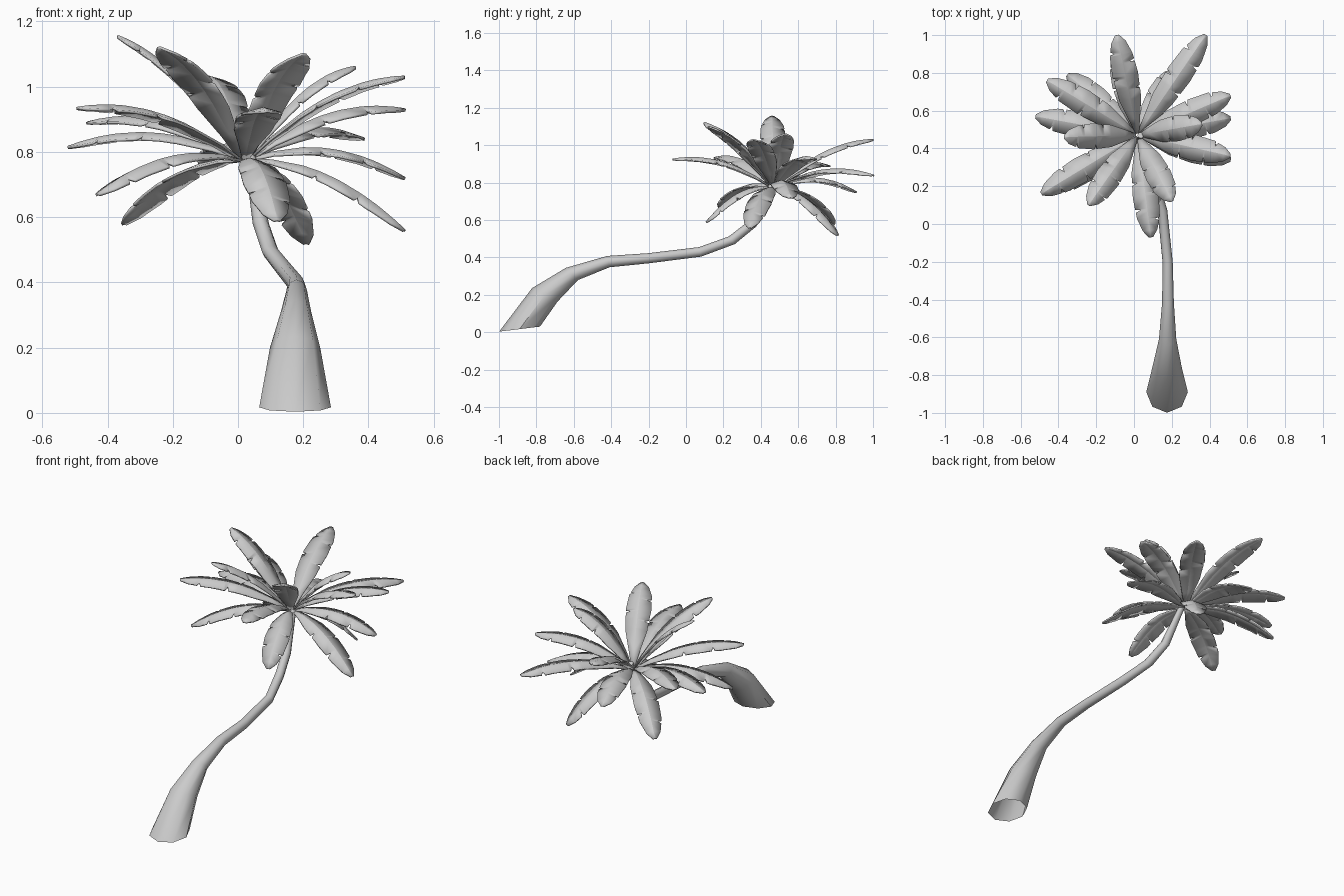
import bpy, bmesh, math
from mathutils import Vector

if "Cube" in bpy.data.objects:
    bpy.data.objects.remove(bpy.data.objects["Cube"], do_unlink=True)

grey = bpy.data.materials.new("pale_grey")
grey.use_nodes = True
grey.diffuse_color = (0.6, 0.6, 0.6, 1)
grey.node_tree.nodes["Principled BSDF"].inputs["Base Color"].default_value = (0.6, 0.6, 0.6, 1)


def make_object(name, bm, angle):
    bmesh.ops.recalc_face_normals(bm, faces=bm.faces)
    mesh = bpy.data.meshes.new(name)
    bm.to_mesh(mesh)
    bm.free()
    mesh.materials.append(grey)
    obj = bpy.data.objects.new(name, mesh)
    bpy.context.collection.objects.link(obj)
    bpy.ops.object.select_all(action='DESELECT')
    obj.select_set(True)
    bpy.context.view_layer.objects.active = obj
    bpy.ops.object.shade_smooth_by_angle(angle=math.radians(angle))
    return obj


# Trunk: octagonal rings (x, y, z, radius, lean from vertical), open at the foot
rings = [(0.175, -0.89, 0.017, 0.11, -7), (0.175, -0.755, 0.20, 0.077, 28),
         (0.178, -0.61, 0.312, 0.046, 45), (0.18, -0.415, 0.378, 0.031, 78),
         (0.178, -0.2, 0.396, 0.027, 85), (0.15, 0.075, 0.43, 0.026, 78),
         (0.10, 0.245, 0.492, 0.026, 52), (0.07, 0.355, 0.58, 0.025, 38),
         (0.035, 0.47, 0.80, 0.017, 20)]
bm = bmesh.new()
loops = []
for x, y, z, r, lean in rings:
    c, s = math.cos(math.radians(lean)), math.sin(math.radians(lean))
    loop = []
    for i in range(8):
        a = math.tau * i / 8
        d = r * math.sin(a)
        loop.append(bm.verts.new((x + r * math.cos(a), y + d * c, z - d * s)))
    loops.append(loop)
for a, b in zip(loops, loops[1:]):
    for i in range(8):
        j = (i + 1) % 8
        bm.faces.new((a[i], a[j], b[j], b[i]))
bm.faces.new(loops[-1])
make_object("trunk", bm, 50)

# Frond outline: half width along the length, with torn slits on each side
OUTLINE = [(0, 0.008), (0.15, 0.03), (0.35, 0.058), (0.6, 0.068),
           (0.8, 0.06), (0.93, 0.038), (1, 0.01)]
SLITS = {-1: (0.45, 0.72), 1: (0.56, 0.82)}


def half_width(t, side):
    for (a, wa), (b, wb) in zip(OUTLINE, OUTLINE[1:]):
        if a <= t <= b:
            w = wa + (wb - wa) * (t - a) / (b - a)
            return w * 0.55 if t in SLITS[side] else w


STATIONS = {t for t, w in OUTLINE}
for slit in SLITS[-1] + SLITS[1]:
    STATIONS |= {slit - 0.008, slit, slit + 0.022}
STATIONS = sorted(STATIONS)
CROWN = Vector((0.02, 0.47, 0.775))


def frond(index, tip):
    tip = Vector(tip)
    out = Vector((tip.x - CROWN.x, tip.y - CROWN.y, 0)).normalized()
    across = Vector((-out.y, out.x, 0))
    root = CROWN + out * 0.012
    bm = bmesh.new()
    rows = []
    for t in STATIONS:
        spine = root.lerp(tip, t)
        spine.z += 0.24 * t * (1 - t)
        row = [bm.verts.new(spine)]
        for side in (-1, 1):
            w = half_width(t, side)
            row.append(bm.verts.new(spine + across * side * w - Vector((0, 0, w * 0.28))))
        rows.append(row)
    # Two half blades folded along the spine
    for a, b in zip(rows, rows[1:]):
        bm.faces.new((a[0], b[0], b[1], a[1]))
        bm.faces.new((a[0], a[2], b[2], b[0]))
    obj = make_object(f"frond_{index:02d}", bm, 20)
    mod = obj.modifiers.new("thickness", 'SOLIDIFY')
    mod.thickness = 0.008
    mod.offset = 0


# Frond tips around the crown
TIPS = [(-0.09, 1.0, 1.03), (0.38, 1.0, 0.84), (0.51, 0.68, 0.93), (0.51, 0.56, 0.72),
        (0.51, 0.34, 0.56), (0.36, 0.53, 1.06), (0.20, 0.12, 1.10), (0.09, -0.07, 0.925),
        (-0.24, 0.10, 1.12), (-0.49, 0.16, 0.935), (-0.37, 0.46, 1.155), (-0.52, 0.57, 0.815),
        (-0.46, 0.76, 0.89), (-0.35, 0.79, 0.58), (0.21, 0.81, 0.52), (-0.09, 0.91, 0.75),
        (-0.43, 0.18, 0.67), (0.12, 0.11, 0.59), (0.51, 0.36, 1.03)]
for i, tip in enumerate(TIPS):
    frond(i + 1, tip)
